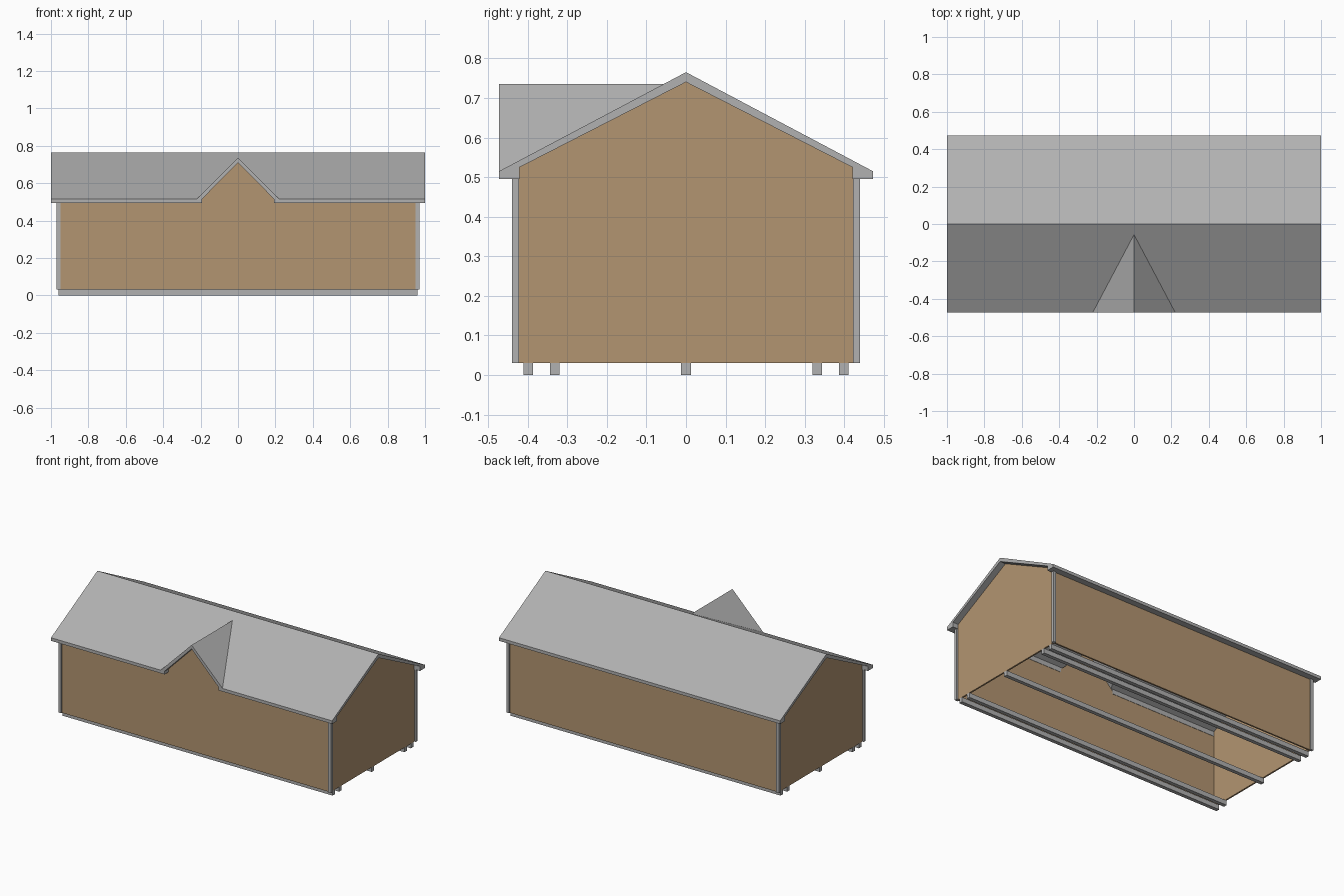
import bpy, bmesh

if "Cube" in bpy.data.objects:
    bpy.data.objects.remove(bpy.data.objects["Cube"])

def material(name, rgb):
    m = bpy.data.materials.new(name)
    m.diffuse_color = (*rgb, 1)
    m.use_nodes = True
    m.node_tree.nodes["Principled BSDF"].inputs["Base Color"].default_value = m.diffuse_color
    return m

GREY = material("light_grey", (0.44, 0.44, 0.44))
TAN = material("tan_siding", (0.45, 0.30, 0.165))

def prism(name, profile, axis, a, b, mat):
    """Extrude a (horizontal, z) profile along 'x' or 'y' from a to b."""
    place = (lambda h, z, t: (t, h, z)) if axis == 'x' else (lambda h, z, t: (h, t, z))
    bm = bmesh.new()
    ends = [[bm.verts.new(place(h, z, t)) for h, z in profile] for t in (a, b)]
    bm.faces.new(ends[0])
    bm.faces.new(ends[1])
    n = len(profile)
    for i in range(n):
        j = (i + 1) % n
        bm.faces.new((ends[0][i], ends[0][j], ends[1][j], ends[1][i]))
    bmesh.ops.recalc_face_normals(bm, faces=bm.faces)
    mesh = bpy.data.meshes.new(name)
    bm.to_mesh(mesh)
    bm.free()
    mesh.materials.append(mat)
    ob = bpy.data.objects.new(name, mesh)
    bpy.context.collection.objects.link(ob)
    return ob

def box(name, x, y, z, mat):
    return prism(name, [(y[0], z[0]), (y[1], z[0]), (y[1], z[1]), (y[0], z[1])], 'x', *x, mat)

def gable(half, bottom, eave, apex):
    return [(-half, bottom), (half, bottom), (half, eave), (0, apex), (-half, eave)]

def boolean(target, other, operation):
    mod = target.modifiers.new(operation.lower(), 'BOOLEAN')
    mod.operation, mod.solver, mod.object = operation, 'EXACT', other
    bpy.context.view_layer.objects.active = target
    bpy.ops.object.modifier_apply(modifier=mod.name)
    bpy.data.objects.remove(other)

# Roof: main gable plus front dormer, hollowed by the matching inner shapes
roof = prism("roof", gable(0.472, 0.495, 0.515, 0.765), 'x', -1, 1, GREY)
boolean(roof, prism("dormer_outer", gable(0.22, 0.50, 0.515, 0.735), 'y', -0.472, 0, GREY), 'UNION')
boolean(roof, prism("attic_cutter", gable(0.42, 0.40, 0.525, 0.74), 'x', -1.1, 1.1, GREY), 'DIFFERENCE')
boolean(roof, prism("dormer_cutter", gable(0.192, 0.40, 0.515, 0.71), 'y', -0.6, 0, GREY), 'DIFFERENCE')

# Walls: front rises into the dormer, back is plain, ends fill the gables
prism("front_wall", [(-0.95, 0.03), (0.95, 0.03), (0.95, 0.495), (0.192, 0.495), (0.192, 0.515),
                     (0, 0.71), (-0.192, 0.515), (-0.192, 0.495), (-0.95, 0.495)],
      'y', -0.432, -0.422, TAN)
box("back_wall", (-0.95, 0.95), (0.422, 0.432), (0.03, 0.495), TAN)
for side, x in (("left", -0.955), ("right", 0.955)):
    prism(side + "_wall", gable(0.422, 0.03, 0.525, 0.74), 'x', x - 0.005, x + 0.005, TAN)
    # Corner posts
    for end, y in (("front", -0.431), ("back", 0.431)):
        cx = 0.96 if x > 0 else -0.96
        box(f"{end}_{side}_corner_post", (cx - 0.01, cx + 0.01), (y - 0.009, y + 0.009), (0.03, 0.495), GREY)

# Floor skids
for i, y in enumerate((-0.398, -0.332, 0, 0.332, 0.398)):
    box(f"skid_{i + 1}", (-0.96, 0.96), (y - 0.012, y + 0.012), (0, 0.03), GREY)
